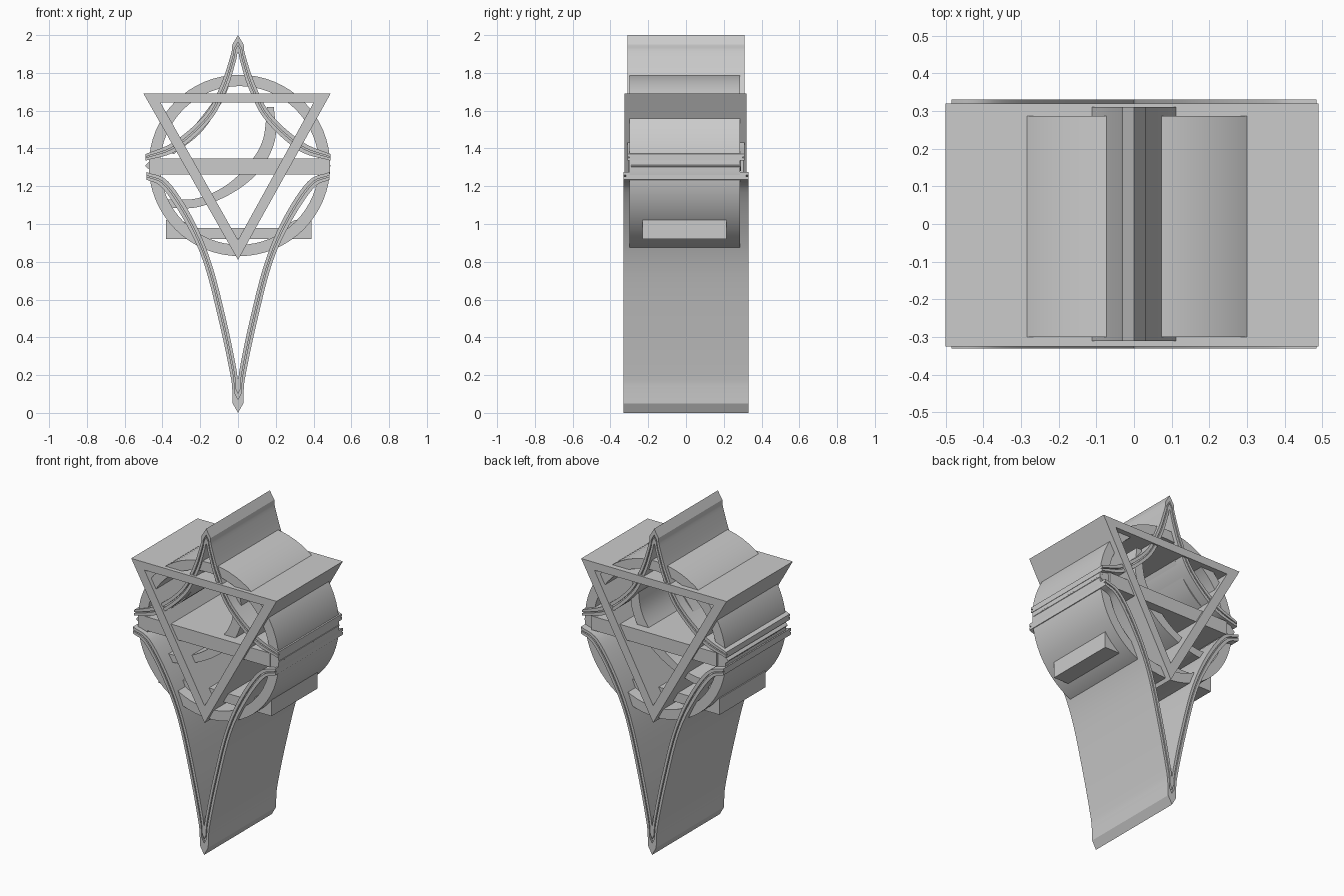
import bpy, math
from mathutils import Vector

if "Cube" in bpy.data.objects:
    bpy.data.objects.remove(bpy.data.objects["Cube"])


def spline(pts, steps=6):
    """Catmull-Rom curve through a few (x, z) points."""
    p = [Vector(q) for q in pts]
    p = [2 * p[0] - p[1]] + p + [2 * p[-1] - p[-2]]
    out = []
    for i in range(1, len(p) - 2):
        a, b, c, d = p[i - 1:i + 3]
        for s in range(steps):
            t = s / steps
            out.append(0.5 * (2 * b + (c - a) * t + (2 * a - 5 * b + 4 * c - d) * t * t
                              + (3 * b - a - 3 * c + d) * t ** 3))
    return out + [p[-2]]


def mirrored(path):
    """Right half ending on x = 0 -> full symmetric path."""
    return path + [Vector((-v[0], v[1])) for v in reversed(path[:-1])]


def band(name, outer, inner, y0, y1, closed=False):
    """Solid strip between two xz paths, extruded along y."""
    n = len(outer)
    verts = []
    for path, y in ((outer, y0), (inner, y0), (inner, y1), (outer, y1)):
        verts += [(v[0], y, v[1]) for v in path]
    faces = []
    for i in range(n if closed else n - 1):
        j = (i + 1) % n
        for k in range(4):
            m = (k + 1) % 4
            faces.append((k * n + i, k * n + j, m * n + j, m * n + i))
    if not closed:
        faces += [(0, n, 2 * n, 3 * n), (4 * n - 1, 3 * n - 1, 2 * n - 1, n - 1)]
    mesh = bpy.data.meshes.new(name)
    mesh.from_pydata(verts, [], faces)
    mesh.update()
    obj = bpy.data.objects.new(name, mesh)
    bpy.context.collection.objects.link(obj)
    bpy.ops.object.select_all(action='DESELECT')
    obj.select_set(True)
    bpy.context.view_layer.objects.active = obj
    bpy.ops.object.mode_set(mode='EDIT')
    bpy.ops.mesh.select_all(action='SELECT')
    bpy.ops.mesh.normals_make_consistent(inside=False)
    bpy.ops.object.mode_set(mode='OBJECT')
    bpy.ops.object.shade_smooth_by_angle(angle=math.radians(25))
    return obj


def box(name, x0, x1, y0, y1, z0, z1):
    return band(name, [(x0, z1), (x1, z1)], [(x0, z0), (x1, z0)], y0, y1)


def grooved(name, outer, inner, y):
    """Curved limb: recessed core with two raised rails."""
    mix = lambda t: [a.lerp(b, t) for a, b in zip(outer, inner)]
    band(name + "_core", mix(0.1), mix(0.9), -y + 0.012, y - 0.012)
    band(name + "_outer_rail", outer, mix(0.42), -y, y)
    band(name + "_inner_rail", mix(0.58), inner, -y, y)


def circle(r, cx=0.008, cz=1.31, n=64):
    return [(cx + r * math.cos(2 * math.pi * i / n), cz + r * math.sin(2 * math.pi * i / n))
            for i in range(n)]


# round drum
band("drum_ring", circle(0.48), circle(0.42), -0.30, 0.287, closed=True)

# downward triangle frame
band("triangle_frame", [(-0.5, 1.69), (0.49, 1.69), (0, 0.81)],
     [(-0.41, 1.642), (0.40, 1.642), (0, 0.915)], -0.325, 0.32, closed=True)

# upper spike with flared limbs
up_out = spline([(0.49, 1.37), (0.34, 1.435), (0.175, 1.58), (0.09, 1.74), (0.037, 1.9), (0.03, 1.95)])
up_in = spline([(0.49, 1.335), (0.32, 1.39), (0.145, 1.55), (0.06, 1.71), (0.015, 1.85), (0.004, 1.90)])
up_out.append(Vector((0, 2.0)))
up_in.append(Vector((0, 1.91)))
grooved("upper_spike", mirrored(up_out), mirrored(up_in), 0.31)

# lower spike with long limbs
low_out = spline([(0.485, 1.235), (0.40, 1.19), (0.28, 1.01), (0.18, 0.79),
                  (0.095, 0.46), (0.04, 0.2), (0.03, 0.12)])
low_in = spline([(0.485, 1.275), (0.37, 1.225), (0.24, 1.03), (0.14, 0.79),
                 (0.06, 0.48), (0.012, 0.25), (0.003, 0.19)])
low_out += [Vector((0.028, 0.05)), Vector((0, 0))]
low_in += [Vector((0.001, 0.18)), Vector((0, 0.17))]
grooved("lower_spike", mirrored(low_out), mirrored(low_in), 0.33)

# horizontal shelf and its pointed side ribs
box("cross_shelf", -0.42, 0.43, -0.305, 0.305, 1.262, 1.347)
for side, tip in ((-1, 0.49), (1, 0.49)):
    band("side_rib", [(side * 0.40, 1.34), (side * 0.46, 1.34), (side * tip, 1.31)],
         [(side * 0.40, 1.28), (side * 0.46, 1.28), (side * tip, 1.305)], -0.29, 0.29)

# crescent blade inside the drum
band("crescent",
     spline([(0.19, 1.62), (0.197, 1.45), (0.12, 1.29), (-0.02, 1.17), (-0.21, 1.09), (-0.38, 1.085)]),
     spline([(0.155, 1.62), (0.13, 1.44), (0.05, 1.31), (-0.07, 1.2), (-0.22, 1.135), (-0.38, 1.13)]),
     -0.25, 0.25)
band("crescent_brace", spline([(-0.38, 1.39), (-0.25, 1.5), (-0.13, 1.65), (-0.07, 1.74)]),
     spline([(-0.34, 1.37), (-0.2, 1.48), (-0.10, 1.62), (-0.05, 1.72)]), -0.25, 0.25)

# bottom crossbar with raised ends
band("bottom_crossbar",
     [(-0.38, 1.02), (-0.30, 1.02), (-0.23, 0.98), (0.23, 0.98), (0.30, 1.02), (0.39, 1.02)],
     [(-0.38, 0.92), (-0.30, 0.92), (-0.23, 0.92), (0.23, 0.92), (0.30, 0.92), (0.39, 0.92)],
     -0.23, 0.215)
